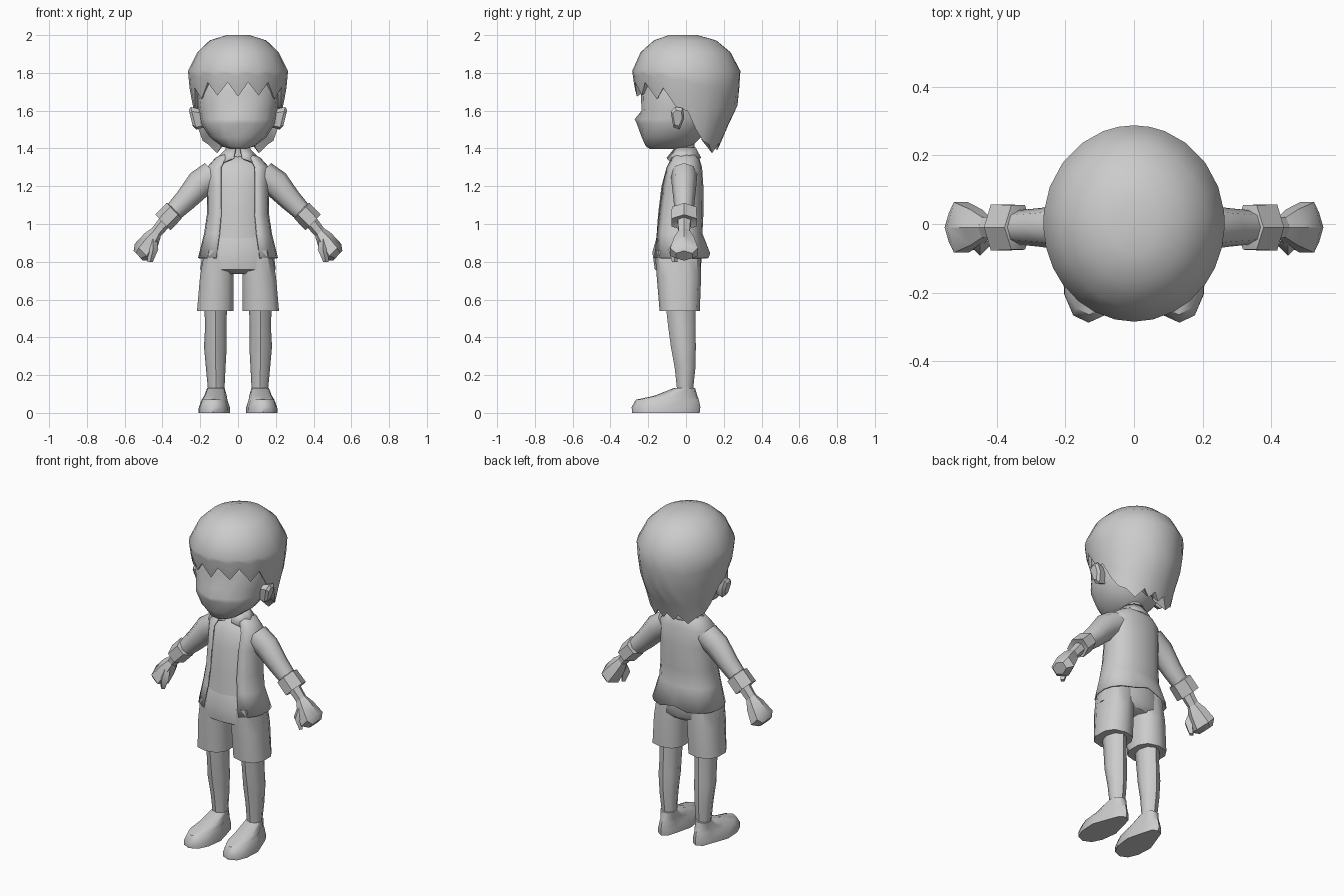
import bpy, bmesh, math
from mathutils import Vector

if "Cube" in bpy.data.objects:
    bpy.data.objects.remove(bpy.data.objects["Cube"])

grey = bpy.data.materials.new("plain_grey")
grey.diffuse_color = (0.6, 0.6, 0.6, 1)
grey.use_nodes = True
grey.node_tree.nodes["Principled BSDF"].inputs["Base Color"].default_value = grey.diffuse_color


def finish(name, bm, angle=50, thickness=0):
    bmesh.ops.recalc_face_normals(bm, faces=bm.faces)
    mesh = bpy.data.meshes.new(name)
    bm.to_mesh(mesh)
    bm.free()
    mesh.materials.append(grey)
    ob = bpy.data.objects.new(name, mesh)
    bpy.context.collection.objects.link(ob)
    if thickness:
        mod = ob.modifiers.new("cloth", 'SOLIDIFY')
        mod.thickness = thickness
    bpy.ops.object.select_all(action='DESELECT')
    ob.select_set(True)
    bpy.context.view_layer.objects.active = ob
    bpy.ops.object.shade_smooth_by_angle(angle=math.radians(angle))
    return ob


def skin(name, rings, closed=True, caps=True, **kw):
    """Join rows of points with faces."""
    bm = bmesh.new()
    rows = [[bm.verts.new(p) for p in r] for r in rings]
    n = len(rows[0])
    for a, b in zip(rows, rows[1:]):
        for i in range(n if closed else n - 1):
            j = (i + 1) % n
            bm.faces.new((a[i], a[j], b[j], b[i]))
    if caps:
        bm.faces.new(rows[0])
        bm.faces.new(rows[-1])
    return finish(name, bm, **kw)


def outline(deg, z, w, yf, yb, cx=0, power=1.0):
    """Point on a horizontal oval, angle measured from the front."""
    a = math.radians(deg)
    s, c = math.sin(a), math.cos(a)
    s = math.copysign(abs(s) ** power, s)
    c = math.copysign(abs(c) ** power, c)
    return Vector((cx + w * s, (yf + yb) / 2 - (yb - yf) / 2 * c, z))


def oval(row, cx=0, n=12, power=1.0):
    return [outline(360 * i / n, *row, cx=cx, power=power) for i in range(n)]


def limb(name, side, rows, n=6, y=-0.01, **kw):
    """Tube along the sloping arm; rows are x, z, half height, half depth."""
    rings = []
    for x, z, h, d in rows:
        ring = []
        for i in range(n):
            a = 2 * math.pi * i / n
            k = h * math.cos(a)
            ring.append((side * (x + 0.69 * k), y + d * math.sin(a), z + 0.72 * k))
        rings.append(ring)
    return skin(name, rings, **kw)


# Head with chin and a small nose
face = [(1.397, .04, -.19, -.03), (1.41, .085, -.212, .03), (1.46, .15, -.235, .08),
        (1.53, .195, -.25, .13), (1.555, .2, -.25, .14), (1.60, .21, -.235, .15),
        (1.70, .222, -.24, .18), (1.82, .2, -.2, .18), (1.9, .1, -.1, .1)]
rings = [oval(r, n=16, power=.9) for r in face]
rings[3][0].y -= .01
rings[4][0].y -= .022
skin("head", rings)
skin("neck", [oval((1.30, .06, -.05, .045), n=8), oval((1.45, .055, -.05, .045), n=8)])

# Hair: cap with a zigzag hem, long at the back
profile = [(2.0, .06, -.09, .06), (1.972, .15, -.17, .16), (1.91, .215, -.24, .235),
           (1.81, .265, -.285, .288), (1.72, .257, -.272, .282), (1.62, .238, -.245, .272),
           (1.50, .21, -.15, .212), (1.36, .19, -.09, .155)]
hem = [(0, 1.675), (12, 1.75), (26, 1.68), (38, 1.75), (52, 1.66), (63, 1.72), (76, 1.61),
       (88, 1.60), (97, 1.50), (112, 1.44), (128, 1.42), (145, 1.375), (160, 1.43),
       (170, 1.39), (180, 1.43)]
hem += [(360 - a, z) for a, z in reversed(hem[1:-1])]


def hair_point(a, z):
    for p, q in zip(profile, profile[1:]):
        if z >= q[0] - 1e-6:
            t = (p[0] - z) / (p[0] - q[0])
            return outline(a, z, *[u + (v - u) * t for u, v in zip(p[1:], q[1:])])
    return outline(a, z, *profile[-1][1:])


rows = [[hair_point(a, p[0]) for a, _ in hem] for p in profile[:4]]
for f in (.22, .48, .75, 1):
    rows.append([hair_point(a, 1.81 + (z - 1.81) * f) for a, z in hem])
rows.append([Vector((p.x * .6, p.y * .6, p.z + .07)) for p in rows[-1]])
skin("hair", rows, angle=60)

# Undershirt, open shirt and collar
skin("undershirt", [oval(r, power=.85) for r in
     [(1.36, .05, -.045, .04), (1.33, .11, -.078, .06), (1.28, .15, -.108, .075),
      (1.2, .15, -.13, .08), (1.05, .15, -.148, .08), (.95, .16, -.155, .075),
      (.85, .175, -.165, .08)]])
shirt = [(1.385, .058, -.052, .05), (1.35, .12, -.085, .07), (1.30, .165, -.115, .085),
         (1.2, .163, -.138, .092), (1.05, .165, -.158, .092), (.95, .18, -.168, .087),
         (.82, .212, -.187, .128)]
cols = [30 + 300 * i / 14 for i in range(15)]
rows = [[outline(a, *r, power=.85) for a in cols] for r in shirt]
rows[-1][7].z += .025
skin("open_shirt", rows, closed=False, caps=False, thickness=.008)
cols = [12 + 336 * i / 10 for i in range(11)]
rows = [[outline(a, *r) for a in cols] for r in
        [(1.405, .06, -.06, .052), (1.35, .112, -.105, .08)]]
for i in (1, 9):
    rows[1][i].z -= .022
    rows[1][i].y -= .008
skin("collar", rows, closed=False, caps=False, thickness=.008)

# Shorts seat
skin("shorts_seat", [oval(r, power=.8) for r in
     [(.95, .15, -.15, .07), (.85, .188, -.178, .082), (.76, .2, -.165, .08),
      (.735, .12, -.12, .06)]])

for side, tag in ((-1, "right"), (1, "left")):
    # Sleeve, rolled cuff, forearm and fist
    limb(tag + "_sleeve", side, [(.12, 1.265, .08, .07), (.2, 1.215, .075, .066),
         (.28, 1.125, .06, .056), (.36, 1.045, .048, .048)], n=8)
    limb(tag + "_cuff", side, [(.335, 1.075, .045, .05), (.338, 1.07, .058, .075),
         (.398, 1.008, .058, .078), (.392, 1.015, .036, .04)], angle=35)
    limb(tag + "_forearm", side, [(.36, 1.045, .038, .042), (.45, .935, .03, .032)])
    limb(tag + "_fist", side, [(.432, .955, .033, .034), (.46, .915, .05, .06),
         (.505, .852, .06, .085), (.528, .832, .036, .05)], angle=40)
    skin(tag + "_thumb", [[(side * (x + r * math.cos(a)), y + r * math.sin(a), z)
         for a in (0, 1.57, 3.14, 4.71)] for x, y, z, r in
         [(.45, -.04, .92, .02), (.45, -.065, .865, .028), (.465, -.06, .80, .014)]])

    # Ear
    skin(tag + "_ear", [[(side * (x + .25 * (z - 1.56)), y, z) for y, z in
         [(-.045 + k * .036 * u, 1.56 + k * .06 * v) for u, v in
          [(-1, .6), (-.3, 1), (.8, .9), (1, 0), (.3, -1), (-.6, -.8)]]]
         for x, k in [(.17, .7), (.235, 1), (.25, .7)]], angle=35)

    # Shorts leg
    for name, rws, n, pw in (
        ("_shorts_leg", [(.86, .08, -.165, .075, .1), (.72, .093, -.155, .08, .112),
                         (.54, .1, -.14, .073, .121)], 10, .8),
        # Bare leg
        ("_leg", [(.60, .062, -.11, .05, .118), (.46, .056, -.095, .05, .118),
                  (.35, .06, -.08, .052, .12), (.24, .052, -.06, .05, .118),
                  (.1, .042, -.045, .035, .115)], 8, 1),
        # Shoe
        ("_shoe", [(0, .084, -.285, .072, .126), (.03, .082, -.288, .076, .126),
                   (.07, .068, -.265, .068, .125), (.09, .06, -.17, .06, .122),
                   (.132, .046, -.062, .048, .117)], 12, .85),
    ):
        rings = [oval(r[:4], cx=side * r[4], n=n, power=pw) for r in rws]
        if name == "_shoe":
            # Narrow heel, toe turned slightly outward
            for ring in rings[:4]:
                for p in ring:
                    mid = side * .12
                    p.x = mid + (p.x - mid) * (.72 if p.y > -.02 else 1) - side * .04 * (p.y + .12)
                    
        skin(tag + name, rings, angle=45)
